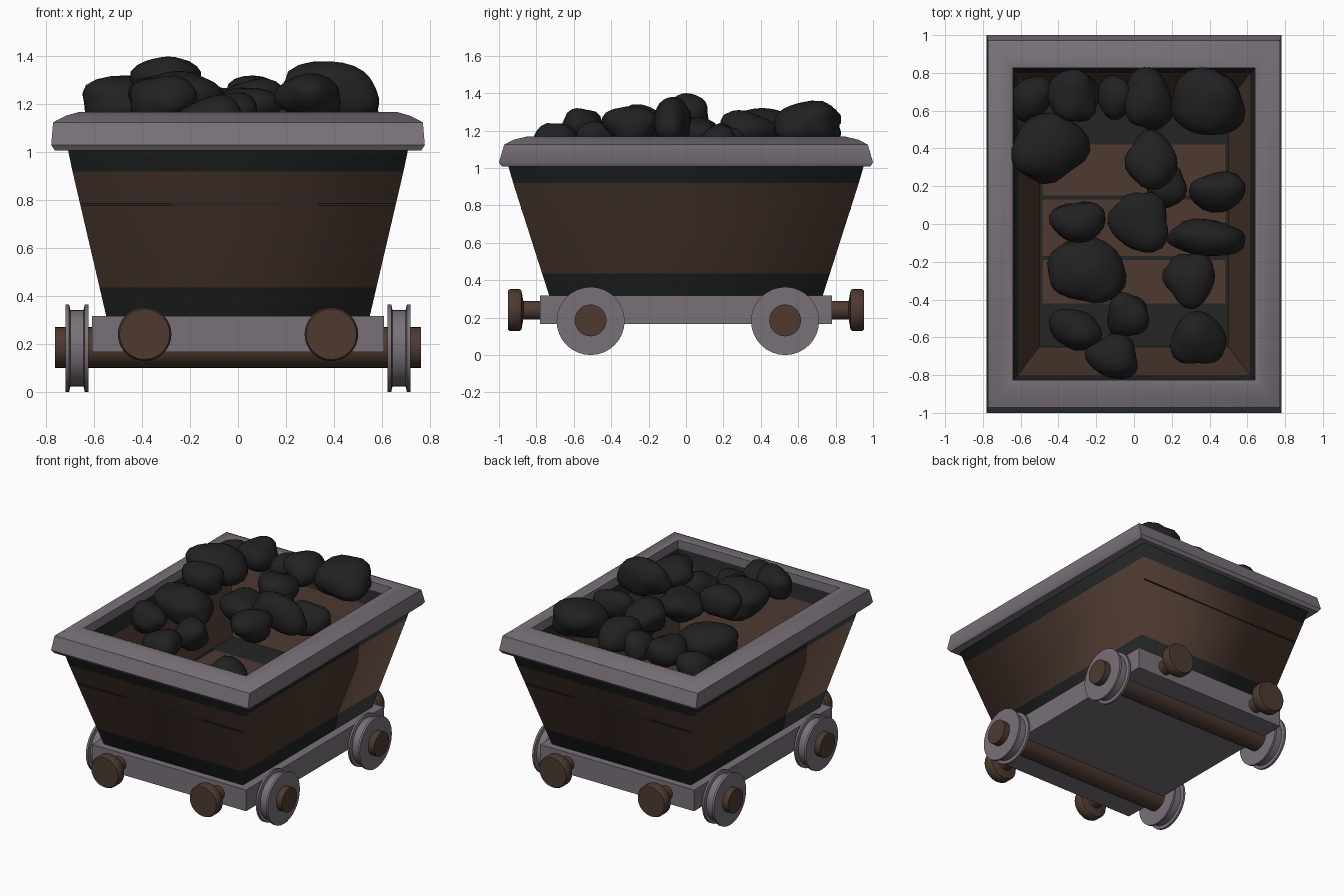
import bpy, bmesh, math, random
from mathutils import Vector, Matrix

if "Cube" in bpy.data.objects:
    bpy.data.objects.remove(bpy.data.objects["Cube"])

random.seed(4)


def material(name, rgb):
    m = bpy.data.materials.new(name)
    m.diffuse_color = (*rgb, 1)
    m.use_nodes = True
    m.node_tree.nodes["Principled BSDF"].inputs["Base Color"].default_value = m.diffuse_color
    return m


GREY = material("grey_iron", (0.19, 0.165, 0.19))
BROWN = material("rusty_brown", (0.075, 0.042, 0.030))
DARK = material("dark_band", (0.017, 0.018, 0.018))
COAL = material("coal_black", (0.015, 0.015, 0.015))


def finish(name, bm, mats, angle=None):
    me = bpy.data.meshes.new(name)
    bmesh.ops.recalc_face_normals(bm, faces=bm.faces)
    bm.to_mesh(me)
    bm.free()
    for m in mats:
        me.materials.append(m)
    ob = bpy.data.objects.new(name, me)
    bpy.context.collection.objects.link(ob)
    if angle:
        bpy.ops.object.select_all(action='DESELECT')
        ob.select_set(True)
        bpy.context.view_layer.objects.active = ob
        bpy.ops.object.shade_smooth_by_angle(angle=math.radians(angle))
    return ob


def rect_loft(name, rings, mats, slots, angle, closed=False, caps=()):
    """Skin rectangular rings (half x, half y, z); slots = material per strip."""
    bm = bmesh.new()
    loops = [[bm.verts.new((sx * x, sy * y, z)) for sx, sy in
              ((-1, -1), (1, -1), (1, 1), (-1, 1))] for x, y, z in rings]
    pairs = list(zip(loops, loops[1:] + loops[:1]))
    for (a, b), slot in zip(pairs if closed else pairs[:-1], slots):
        for i in range(4):
            j = (i + 1) % 4
            bm.faces.new((a[i], a[j], b[j], b[i])).material_index = slot
    for c in caps:
        bm.faces.new(loops[c])
    return finish(name, bm, mats, angle)


def box(name, lo, hi, mat):
    bm = bmesh.new()
    lo, hi = Vector(lo), Vector(hi)
    bmesh.ops.create_cube(bm, size=1, matrix=Matrix.Translation((lo + hi) / 2)
                          @ Matrix.Diagonal((*(hi - lo), 1)))
    return finish(name, bm, [mat])


def lathe(name, profile, origin, axis, mat, sides=32):
    """Turn (distance along axis, radius) points around an axis."""
    bm = bmesh.new()
    rot = Vector((0, 0, 1)).rotation_difference(Vector(axis)).to_matrix()
    loops = [[bm.verts.new(Vector(origin) + rot @ Vector(
        (r * math.cos(math.tau * k / sides), r * math.sin(math.tau * k / sides), d)))
        for k in range(sides)] for d, r in profile]
    for a, b in zip(loops, loops[1:]):
        for i in range(sides):
            j = (i + 1) % sides
            bm.faces.new((a[i], a[j], b[j], b[i]))
    bm.faces.new(loops[0])
    bm.faces.new(loops[-1])
    return finish(name, bm, [mat], 35)


# Tub: tapered outer walls with dark bands, and the hollow inside
rect_loft("tub_outer", [(0.55, 0.73, 0.315), (0.578, 0.769, 0.435),
                        (0.691, 0.924, 0.92), (0.71, 0.95, 1.01)],
          [DARK, BROWN], [0, 1, 0], 100)
rect_loft("tub_inner", [(0.64, 0.825, 1.10), (0.615, 0.80, 1.0), (0.50, 0.65, 0.57)],
          [DARK, BROWN], [0, 1], 30)
# Floor: brown middle with dark ends and plank seams
box("floor_middle", (-0.5, -0.42, 0.55), (0.5, 0.42, 0.57), BROWN)
for s in (-1, 1):
    y0, y1 = sorted((s * 0.42, s * 0.65))
    box("floor_end", (-0.5, y0, 0.55), (0.5, y1, 0.57), DARK)
    x0, x1 = sorted((s * 0.485, s * 0.5))
    box("floor_side_seam", (x0, -0.42, 0.57), (x1, 0.42, 0.574), DARK)
for y in (-0.18, 0.14):
    box("floor_seam", (-0.5, y - 0.01, 0.57), (0.5, y + 0.01, 0.574), DARK)
# Plank seams on the end walls
for s in (-1, 1):
    y0, y1 = sorted((s * 0.875, s * 0.883))
    box("wall_seam", (-0.65, y0, 0.778), (0.65, y1, 0.786), DARK)

# Rim around the top
rect_loft("rim", [(0.64, 0.825, 1.08), (0.64, 0.825, 1.16), (0.665, 0.85, 1.168),
                  (0.72, 0.92, 1.152), (0.772, 0.972, 1.125), (0.78, 1.0, 1.03),
                  (0.765, 0.985, 1.008), (0.69, 0.93, 1.008)],
          [GREY], [0] * 8, 40, closed=True)

# Chassis
box("chassis", (-0.61, -0.78, 0.165), (0.61, 0.78, 0.317), GREY)

# Axles and flanged wheels
for y in (-0.51, 0.53):
    lathe("axle", [(-0.765, 0.085), (0.765, 0.085)], (0, y, 0.185), (1, 0, 0), BROWN)
    for s in (-1, 1):
        lathe("wheel", [(0.625, 0.182), (0.640, 0.182), (0.645, 0.160),
                        (0.700, 0.160), (0.705, 0.182), (0.720, 0.182)],
              (0, y, 0.182), (s, 0, 0), GREY)

# Buffers at both ends
for s in (-1, 1):
    for x in (-0.39, 0.39):
        lathe("buffer", [(0.77, 0.05), (0.87, 0.05), (0.88, 0.105), (0.89, 0.112),
                         (0.94, 0.112), (0.952, 0.105)], (x, 0, 0.24), (0, s, 0), BROWN)

# Coal lumps: x, y, half width, half depth, top height
LUMPS = [(-.54, .66, .11, .12, 1.24), (-.32, .68, .14, .14, 1.30), (-.10, .67, .10, .12, 1.27),
         (.08, .66, .13, .17, 1.32), (.39, .65, .20, .18, 1.36), (-.44, .40, .21, .19, 1.32),
         (.09, .34, .14, .16, 1.31), (.17, .20, .11, .12, 1.22), (.44, .17, .15, .11, 1.24),
         (-.30, .01, .15, .11, 1.40), (.02, .01, .16, .16, 1.27), (.38, -.07, .21, .10, 1.38),
         (-.25, -.24, .21, .18, 1.34), (.29, -.30, .14, .15, 1.33), (-.03, -.48, .11, .12, 1.25),
         (-.31, -.56, .14, .11, 1.32), (-.12, -.70, .14, .12, 1.24), (.34, -.60, .15, .14, 1.11)]
for x, y, rx, ry, top in LUMPS:
    bm = bmesh.new()
    bmesh.ops.create_icosphere(bm, subdivisions=3, radius=1)
    # push a few broad corners out of the ball so each lump is uneven
    bumps = [Vector([random.uniform(-1, 1) for _ in range(3)]).normalized() for _ in range(6)]
    for v in bm.verts:
        d = v.co.normalized()
        v.co = d * (0.85 + 0.3 * max(max(0, d.dot(b)) ** 5 for b in bumps))
    lo = [min(v.co[i] for v in bm.verts) for i in range(3)]
    hi = [max(v.co[i] for v in bm.verts) for i in range(3)]
    rz = 0.105 if rx < 0.18 else 0.125
    for v in bm.verts:
        u = [2 * (v.co[i] - lo[i]) / (hi[i] - lo[i]) - 1 for i in range(3)]
        v.co = (x + rx * u[0], y + ry * u[1], top - rz + rz * u[2])
    finish("coal_lump", bm, [COAL], 60)
